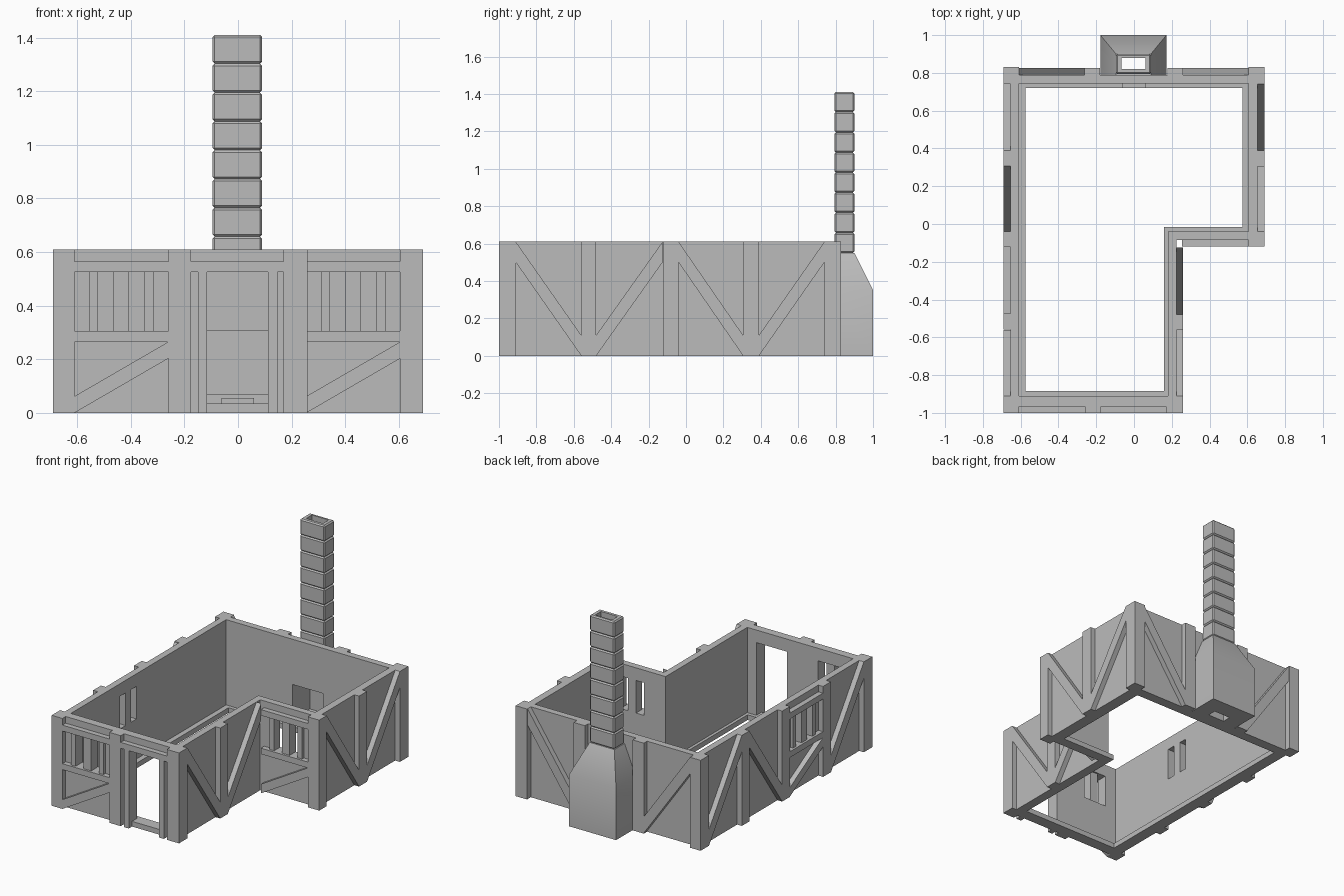
import bpy, bmesh
from mathutils import Vector

cube = bpy.data.objects.get("Cube")
if cube:
    bpy.data.objects.remove(cube, do_unlink=True)

stone = bpy.data.materials.new("plain grey")
stone.use_nodes = True
stone.diffuse_color = (0.5, 0.5, 0.5, 1)
stone.node_tree.nodes["Principled BSDF"].inputs["Base Color"].default_value = (0.5, 0.5, 0.5, 1)

H = 0.61       # wall height
BEAM = 0.035   # how far the timbers stand out from the panels


def finish(name, bm):
    bmesh.ops.recalc_face_normals(bm, faces=bm.faces)
    mesh = bpy.data.meshes.new(name)
    bm.to_mesh(mesh)
    bm.free()
    mesh.materials.append(stone)
    obj = bpy.data.objects.new(name, mesh)
    bpy.context.collection.objects.link(obj)
    return obj


def extrude(name, points, offset):
    bm = bmesh.new()
    face = bm.faces.new([bm.verts.new(p) for p in points])
    grown = bmesh.ops.extrude_face_region(bm, geom=[face])
    moved = [v for v in grown["geom"] if isinstance(v, bmesh.types.BMVert)]
    bmesh.ops.translate(bm, verts=moved, vec=offset)
    return finish(name, bm)


def slab(name, outline, z0, z1):
    return extrude(name, [(x, y, z0) for x, y in outline], (0, 0, z1 - z0))


def box(name, x0, x1, y0, y1, z0, z1):
    return slab(name, [(x0, y0), (x1, y0), (x1, y1), (x0, y1)], z0, z1)


def apply_modifier(obj, mod):
    bpy.context.view_layer.objects.active = obj
    bpy.ops.object.modifier_apply(modifier=mod.name)


def cut(obj, *cutters):
    for cutter in cutters:
        mod = obj.modifiers.new("cut", 'BOOLEAN')
        mod.operation = 'DIFFERENCE'
        mod.solver = 'EXACT'
        mod.object = cutter
        apply_modifier(obj, mod)


def ell(left, front, wing, notch, right, back):
    return [(left, front), (wing, front), (wing, notch),
            (right, notch), (right, back), (left, back)]


class Wall:
    """A wall face: s runs to the viewer's right, d outward from the panel."""

    def __init__(self, name, along, dist):
        self.name = name
        self.u = Vector(along)
        self.n = self.u.cross(Vector((0, 0, 1)))
        self.dist = dist

    def prism(self, part, points, d0=0.0, d1=BEAM):
        base = self.n * (self.dist + d0)
        pts = [base + self.u * s + Vector((0, 0, z)) for s, z in points]
        return extrude(self.name + "_" + part, pts, self.n * (d1 - d0))

    def bar(self, part, s0, s1, z0=0.0, z1=H, d0=0.0, d1=BEAM):
        return self.prism(part, [(s0, z0), (s1, z0), (s1, z1), (s0, z1)], d0, d1)

    def brace(self, s0, s1, rising=True, top=H, thick=0.11):
        a, b = (s0, s1) if rising else (s1, s0)
        self.prism("brace", [(a, 0), (b, top - thick), (b, top), (a, thick)])

    def window_bay(self, s0, s1):
        mid = (s0 + s1) / 2
        self.bar("window_head", s0, s1, 0.525, 0.565)
        self.bar("window_sill", s0, s1, 0.265, 0.305)
        self.brace(s0, s1, True, 0.265, 0.062)
        for side in (-1, 1):
            jamb = mid + side * 0.104
            self.bar("window_jamb", jamb - 0.017, jamb + 0.017, 0.305, 0.525, 0, 0.02)
        cutter = self.bar("window_cutter", mid - 0.087, mid + 0.087, 0.305, 0.525, -0.12, 0.1)
        cut(shell, cutter)
        bpy.data.objects.remove(cutter, do_unlink=True)
        self.bar("window_mullion", mid - 0.029, mid + 0.029, 0.305, 0.525, -0.045, 0.02)


# Hollow L-shaped shell and the ledge round the inside
shell = slab("wall_panels", ell(-0.655, -0.965, 0.225, -0.085, 0.655, 0.79), 0, H)
room = slab("room_cutter", ell(-0.61, -0.91, 0.18, -0.04, 0.605, 0.745), -0.1, 1)
ledge = slab("floor_ledge", ell(-0.61, -0.91, 0.18, -0.04, 0.605, 0.745), 0, 0.035)
well = slab("floor_cutter", ell(-0.575, -0.885, 0.16, -0.015, 0.575, 0.72), -0.1, 0.2)
door = box("door_cutter", -0.115, 0.112, -1.1, -0.89, 0.035, 0.525)
hearth = box("hearth_cutter", -0.115, 0.112, 0.7, 0.93, 0.07, 0.305)
flue = box("flue_cutter", -0.065, 0.06, 0.82, 0.88, -0.1, 1.5)
cut(shell, room, door, hearth)
cut(ledge, well)

# Corner posts
for x0, x1, y0, y1 in ((-0.69, -0.61, -1, -0.91), (0.17, 0.26, -1, -0.91),
                       (0.605, 0.69, -0.12, -0.04), (0.605, 0.69, 0.74, 0.83),
                       (-0.69, -0.61, 0.74, 0.83)):
    box("corner_post", x0, x1, y0, y1, 0, H)

# Front wall with window and doorway
front = Wall("front", (1, 0, 0), 0.965)
front.bar("post", -0.26, -0.175)
front.window_bay(-0.61, -0.26)
front.bar("door_head", -0.175, 0.17, 0.525, 0.565)
for s in (-0.15, 0.112):
    front.bar("door_jamb", s, s + 0.035, 0, 0.525)

# Inner corner wall
notch = Wall("notch", (1, 0, 0), 0.085)
notch.window_bay(0.255, 0.605)

# Wing side and main right side
wing = Wall("wing", (0, 1, 0), 0.225)
wing.bar("post", -0.56, -0.48)
wing.brace(-0.91, -0.56, False)
wing.brace(-0.48, -0.125)
right = Wall("right", (0, 1, 0), 0.655)
right.bar("post", 0.305, 0.39)
right.brace(-0.04, 0.305, False)
right.brace(0.39, 0.74)

# Long side wall
left = Wall("left", (0, -1, 0), 0.655)
for s in (-0.39, 0.04, 0.475):
    left.bar("post", s, s + 0.083)
left.brace(-0.74, -0.39)
left.brace(-0.31, 0.04, False)
left.window_bay(0.12, 0.475)
left.brace(0.56, 0.91)

# Back wall
back = Wall("back", (-1, 0, 0), 0.79)
for s in (-0.26, 0.18):
    back.bar("post", s, s + 0.083)
back.brace(-0.605, -0.26, False)
back.brace(0.26, 0.61)

# Chimney breast, tapering to the stack
bm = bmesh.new()
for half, depth, z in ((0.175, 1.0, 0), (0.175, 1.0, 0.35), (0.092, 0.9, 0.55)):
    for x in (-half, half):
        for y in (0.79, depth):
            bm.verts.new((x - 0.003, y, z))
bmesh.ops.convex_hull(bm, input=bm.verts)
bmesh.ops.dissolve_limit(bm, angle_limit=0.01, verts=bm.verts, edges=bm.edges)
breast = finish("chimney_breast", bm)
cut(breast, hearth, flue)
bpy.ops.object.select_all(action='DESELECT')
breast.select_set(True)
bpy.context.view_layer.objects.active = breast
bpy.ops.object.shade_smooth_by_angle()

# Stack of bevelled hollow blocks
pitch = (1.41 - 0.55) / 8
for i in range(8):
    z = 0.55 + i * pitch
    block = box("chimney_block", -0.095, 0.09, 0.793, 0.9, z, z + pitch)
    mod = block.modifiers.new("bevel", 'BEVEL')
    mod.width = 0.008
    mod.segments = 1
    apply_modifier(block, mod)
    cut(block, flue)

# Small hearth stone on the ledge
box("hearth_stone", -0.062, 0.06, 0.72, 0.745, 0.035, 0.055)

for cutter in (room, well, door, hearth, flue):
    bpy.data.objects.remove(cutter, do_unlink=True)
